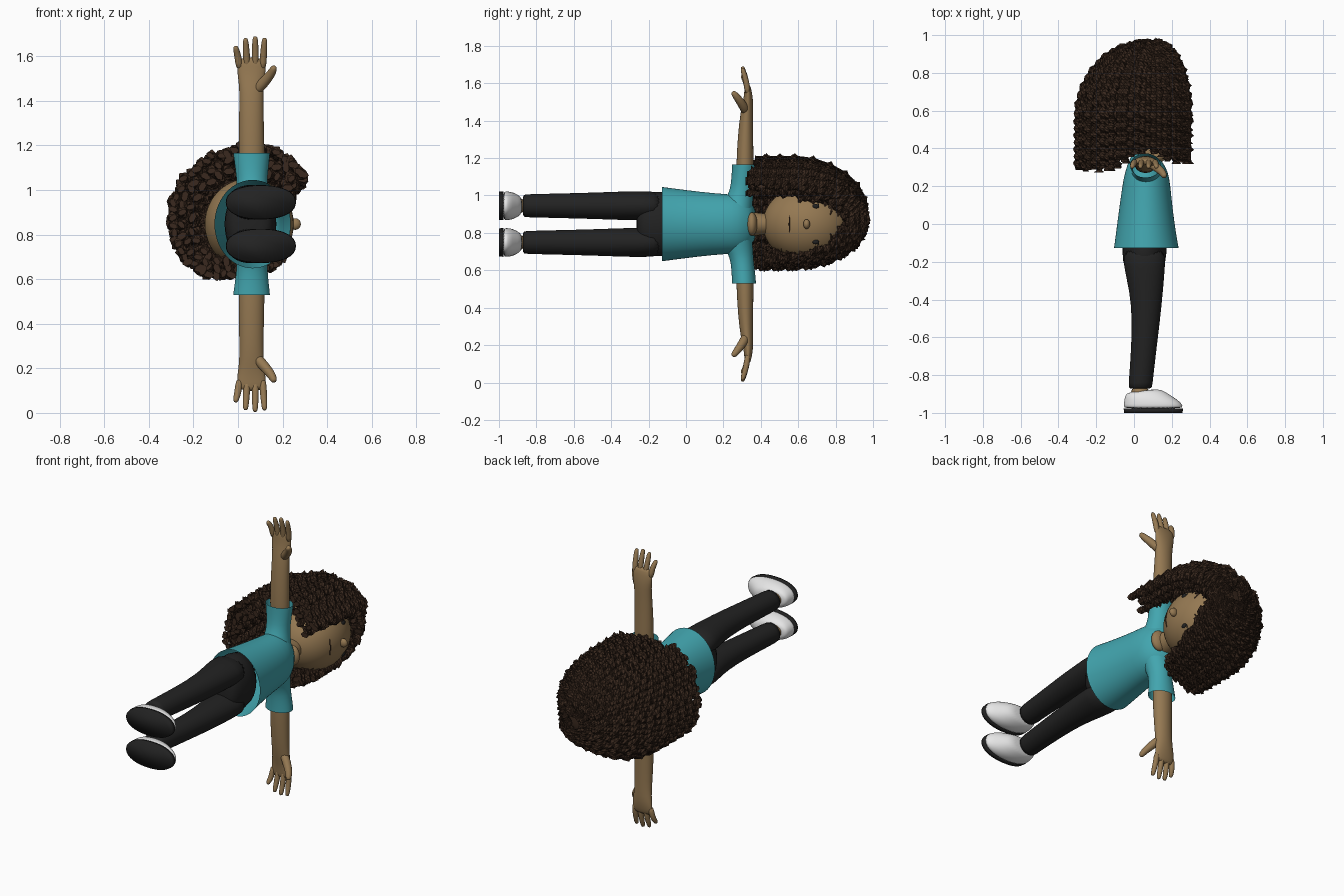
import bpy, bmesh, math, random
from mathutils import Vector as V

random.seed(4)
cube = bpy.data.objects.get("Cube")
if cube:
    bpy.data.objects.remove(cube)

MID = 0.847                      # body's plane of symmetry in z


def material(name, rgb):
    m = bpy.data.materials.new(name)
    m.use_nodes = True
    m.diffuse_color = (*rgb, 1)
    bsdf = m.node_tree.nodes["Principled BSDF"]
    bsdf.inputs["Base Color"].default_value = (*rgb, 1)
    bsdf.inputs["Roughness"].default_value = 0.8
    return m


SKIN = material("skin", (0.30, 0.19, 0.085))
TEAL = material("teal_cloth", (0.055, 0.38, 0.43))
BLACK = material("black_cloth", (0.016, 0.016, 0.016))
WHITE = material("white_shoe", (0.8, 0.8, 0.8))
HAIR = material("dark_brown_hair", (0.042, 0.022, 0.013))


def finish(bm, name, mat, smooth=True, subsurf=0):
    bmesh.ops.recalc_face_normals(bm, faces=bm.faces)
    me = bpy.data.meshes.new(name)
    bm.to_mesh(me)
    bm.free()
    me.materials.append(mat)
    for p in me.polygons:
        p.use_smooth = smooth
    ob = bpy.data.objects.new(name, me)
    bpy.context.collection.objects.link(ob)
    if subsurf:
        ob.modifiers.new("Smooth", "SUBSURF").levels = subsurf
        ob.modifiers["Smooth"].render_levels = subsurf
    return ob


def add_loft(bm, rings, n, caps=(True, True), power=1):
    """Skin a row of ellipses, each given as centre and two half-axis vectors."""
    def soft(v):
        return math.copysign(abs(v) ** power, v)
    rows = []
    for c, a, b in rings:
        angles = [math.tau * i / n for i in range(n)]
        rows.append([bm.verts.new(c + a * soft(math.cos(t)) + b * soft(math.sin(t))) for t in angles])
    for r, s in zip(rows, rows[1:]):
        for i in range(n):
            j = (i + 1) % n
            bm.faces.new((r[i], r[j], s[j], s[i]))
    for row, cap in zip((rows[0], rows[-1]), caps):
        if cap:
            bm.faces.new(row)


def loft(name, rings, mat, n=20, caps=(True, True), power=1, subsurf=1):
    bm = bmesh.new()
    add_loft(bm, rings, n, caps, power)
    return finish(bm, name, mat, subsurf=subsurf)


def along_y(rows, z=MID):
    """Rows of y, back x, front x, half width, optional tilt and z offset."""
    return [(V(((x0 + x1) / 2, y, z)), V(((x1 - x0) / 2, tilt, 0)), V((0, 0, hz)))
            for y, x0, x1, hz, tilt in rows]


def tube(name, pts, radii, mat, n=10, subsurf=1):
    rings = []
    for i, (p, r) in enumerate(zip(pts, radii)):
        t = (pts[min(i + 1, len(pts) - 1)] - pts[max(i - 1, 0)]).normalized()
        a = t.cross(V((0, 1, 0.1))).normalized()
        rings.append((p, a * r, t.cross(a) * r))
    return loft(name, rings, mat, n, subsurf=subsurf)


def ellipsoid(name, centre, radii, mat, seg=32):
    bm = bmesh.new()
    bmesh.ops.create_uvsphere(bm, u_segments=seg, v_segments=seg // 2, radius=1)
    for v in bm.verts:
        v.co = V([c + k * r for c, k, r in zip(centre, v.co, radii)])
    return finish(bm, name, mat)


# Shirt body, open at the hem, with the collar lower in front
loft("shirt_body", along_y([
    (-0.127, -0.107, 0.238, 0.2, 0), (-0.12, -0.106, 0.236, 0.199, 0),
    (0, -0.09, 0.215, 0.183, 0), (0.15, -0.07, 0.198, 0.165, 0),
    (0.25, -0.055, 0.188, 0.16, 0), (0.31, -0.035, 0.17, 0.148, -0.01),
    (0.35, -0.01, 0.145, 0.11, -0.015), (0.37, 0, 0.135, 0.075, -0.02)]),
    TEAL, 28, (False, True))

# Trousers seat
loft("trouser_seat", along_y([
    (-0.265, 0, 0.11, 0.08, 0), (-0.25, -0.045, 0.15, 0.14, 0),
    (-0.2, -0.06, 0.168, 0.172, 0), (-0.12, -0.064, 0.178, 0.178, 0),
    (0, -0.05, 0.16, 0.15, 0)]), BLACK, 24)

for side, tag in ((1, "upper"), (-1, "lower")):
    leg_z = MID + side * 0.098
    # Trouser leg, ankle and shoe
    loft(tag + "_trouser_leg", along_y([
        (-0.872, -0.03, 0.095, 0.06, 0), (-0.866, -0.031, 0.097, 0.062, 0),
        (-0.7, -0.018, 0.115, 0.066, 0), (-0.5, -0.01, 0.14, 0.071, 0),
        (-0.35, -0.025, 0.155, 0.077, 0), (-0.22, -0.058, 0.166, 0.08, 0),
        (-0.12, -0.06, 0.17, 0.075, 0)], leg_z), BLACK)
    loft(tag + "_ankle", along_y([(-0.92, -0.02, 0.085, 0.042, 0),
                                  (-0.86, -0.02, 0.085, 0.045, 0)], leg_z), SKIN)
    loft(tag + "_shoe", along_y([
        (-0.978, -0.054, 0.258, 0.075, 0), (-0.965, -0.056, 0.26, 0.077, 0),
        (-0.94, -0.053, 0.245, 0.076, 0), (-0.915, -0.049, 0.205, 0.068, 0),
        (-0.895, -0.043, 0.165, 0.056, 0.008), (-0.88, -0.03, 0.125, 0.042, 0.01)],
        leg_z), WHITE, 28, power=0.9)
    loft(tag + "_sole", along_y([(-1, -0.052, 0.257, 0.075, 0),
                                 (-0.976, -0.055, 0.26, 0.077, 0)], leg_z),
         BLACK, 40, power=0.9, subsurf=0)

    # Sleeve and arm run outwards along z
    def along_z(rows):
        return [(V((x, y, MID + side * d)), V((hx, 0, 0)), V((0, hy, 0)))
                for d, x, hx, y, hy in rows]

    def at(x, y, d):
        return V((x, y, MID + side * d))

    loft(tag + "_sleeve", along_z([
        (0.08, 0.065, 0.085, 0.275, 0.08), (0.135, 0.065, 0.073, 0.284, 0.075),
        (0.18, 0.063, 0.068, 0.298, 0.063), (0.25, 0.062, 0.075, 0.306, 0.063),
        (0.31, 0.061, 0.083, 0.31, 0.065), (0.318, 0.061, 0.083, 0.31, 0.065)]),
        TEAL, caps=(False, False))
    loft(tag + "_arm", along_z([
        (0.18, 0.062, 0.058, 0.315, 0.047), (0.32, 0.061, 0.059, 0.315, 0.047),
        (0.48, 0.06, 0.056, 0.318, 0.041), (0.6, 0.06, 0.053, 0.325, 0.034),
        (0.66, 0.06, 0.061, 0.333, 0.027), (0.71, 0.06, 0.067, 0.332, 0.02),
        (0.75, 0.06, 0.06, 0.328, 0.014)]), SKIN)
    # Fingers and thumb
    for k, (x0, x1, tip) in enumerate(((0.008, -0.01, 0.80), (0.042, 0.034, 0.835),
                                       (0.078, 0.077, 0.843), (0.11, 0.119, 0.836))):
        tube(f"{tag}_finger_{k + 1}",
             [at(x0, 0.331, 0.69), at((x0 + x1) / 2, 0.324, 0.76), at(x1, 0.304, tip - 0.012),
              at(x1, 0.3, tip)], (0.018, 0.0165, 0.014, 0.008), SKIN)
    tube(tag + "_thumb", [at(0.075, 0.325, 0.59), at(0.115, 0.305, 0.635), at(0.15, 0.275, 0.675),
                          at(0.161, 0.255, 0.7), at(0.162, 0.248, 0.708)],
         (0.025, 0.026, 0.021, 0.017, 0.009), SKIN)

# Neck and head
loft("neck", along_y([(0.3, -0.005, 0.145, 0.07, 0), (0.36, -0.005, 0.142, 0.066, -0.02),
                      (0.41, 0, 0.125, 0.056, 0), (0.5, 0, 0.125, 0.056, 0)]), SKIN)
ellipsoid("neckline", (0.115, 0.352, MID), (0.05, 0.03, 0.062), SKIN)
HEAD, SIZE = (0.05, 0.645, MID), (0.2, 0.235, 0.205)
ellipsoid("head", HEAD, SIZE, SKIN, 48)
ellipsoid("nose", (0.257, 0.645, MID), (0.025, 0.018, 0.026), SKIN, 20)


def on_face(y, dz):
    k = 1 - ((y - HEAD[1]) / SIZE[1]) ** 2 - (dz / SIZE[2]) ** 2
    return V((HEAD[0] + SIZE[0] * math.sqrt(k), y, MID + dz))


# Mouth, eyes, lashes and brows
tube("mouth", [on_face(0.556 - 0.004 * math.cos(i * 0.5), i * 0.017) for i in range(-3, 4)],
     [0.002] + [0.0035] * 5 + [0.002], HAIR, 6)
for side, tag in ((1, "upper"), (-1, "lower")):
    ellipsoid(tag + "_eye", on_face(0.693, side * 0.095), (0.008, 0.017, 0.013), BLACK, 16)
    tube(tag + "_lash", [on_face(0.706, side * 0.085), on_face(0.712, side * 0.1),
                         on_face(0.703, side * 0.117)], (0.002, 0.004, 0.002), BLACK, 6)
    tube(tag + "_brow", [on_face(0.77, side * 0.048), on_face(0.783, side * 0.075),
                         on_face(0.773, side * 0.103), on_face(0.742, side * 0.128)],
         (0.004, 0.007, 0.006, 0.003), HAIR, 8)

# Hair: outline of x, z and the height at which the strands end
OUTLINE = [V(p) for p in (
    (0.27, 0.85, 0.87), (0.28, 0.96, 0.86), (0.29, 1.02, 0.8), (0.285, 1.06, 0.32),
    (0.24, 1.13, 0.34), (0.13, 1.18, 0.38), (0, 1.19, 0.38), (-0.13, 1.14, 0.28),
    (-0.23, 1.06, 0.28), (-0.29, 0.95, 0.3), (-0.29, 0.8, 0.3), (-0.23, 0.69, 0.3),
    (-0.14, 0.625, 0.33), (0, 0.625, 0.38), (0.1, 0.64, 0.4), (0.16, 0.665, 0.48),
    (0.22, 0.71, 0.76), (0.26, 0.77, 0.85))]
CORE = V((0.02, 0.6, 0.85))


def outline_at(u):
    f = u * len(OUTLINE)
    i = int(f) % len(OUTLINE)
    return OUTLINE[i].lerp(OUTLINE[(i + 1) % len(OUTLINE)], f % 1)


def strand_path(rim, hem, scale, steps):
    """Quarter arc over the crown, then straight down to the hem."""
    top, drop = 0.965, 0.4
    turn = math.acos(max(0, 1 - (top - hem) / drop))
    bend = 0.48 * turn / (math.pi / 2)
    length = bend + max(0, top - drop - hem)
    steps = steps or int(length / 0.013)
    pts = []
    for i in range(steps + 1):
        d = length * (0.06 + 0.94 * i / steps)
        a = min(d / bend, 1) * turn
        y = top - drop * (1 - math.cos(a)) - max(0, d - bend)
        out = math.sin(a)
        p = V((0.1 + (rim.x - 0.1) * out, y, 0.88 + (rim.y - 0.88) * out))
        q = CORE + (p - CORE) * scale
        pts.append(V((q.x, q.y if y > CORE.y else y, q.z)))
    return pts


# Solid cap underneath the curls
bm = bmesh.new()
grid = []
for i in range(72):
    rim = outline_at(i / 72)
    grid.append([bm.verts.new(p) for p in strand_path(rim, rim.z + 0.02, 0.93, 16)])
for a, b in zip(grid, grid[1:] + grid[:1]):
    for k in range(16):
        bm.faces.new((a[k], a[k + 1], b[k + 1], b[k]))
bm.faces.new([col[0] for col in grid])
finish(bm, "hair_cap", HAIR)

# Layers of twisted curls
for name, scale, count in (("outer", 1, 76), ("middle", 0.87, 50), ("inner", 0.74, 36)):
    bm = bmesh.new()
    for i in range(count):
        rim = outline_at((i + random.uniform(-0.2, 0.2)) / count)
        pts = strand_path(rim, rim.z + random.uniform(-0.015, 0.02),
                          scale * random.uniform(0.98, 1.02), 0)
        phase = random.uniform(0, math.tau)
        rings = []
        for k, p in enumerate(pts):
            t = (pts[min(k + 1, len(pts) - 1)] - pts[max(k - 1, 0)]).normalized()
            side = t.cross(p - CORE).normalized()
            out = side.cross(t)
            w = phase + k * 1.05
            a = side * math.cos(w) + out * math.sin(w)
            b = out * math.cos(w) - side * math.sin(w)
            r = 0.021 * (1 + 0.25 * (k % 2)) * min(1, 0.45 + k * 0.05)
            rings.append((p + a * 0.005, a * r, b * r * 0.6))
        add_loft(bm, rings, 6)
    finish(bm, name + "_curls", HAIR, smooth=False)
